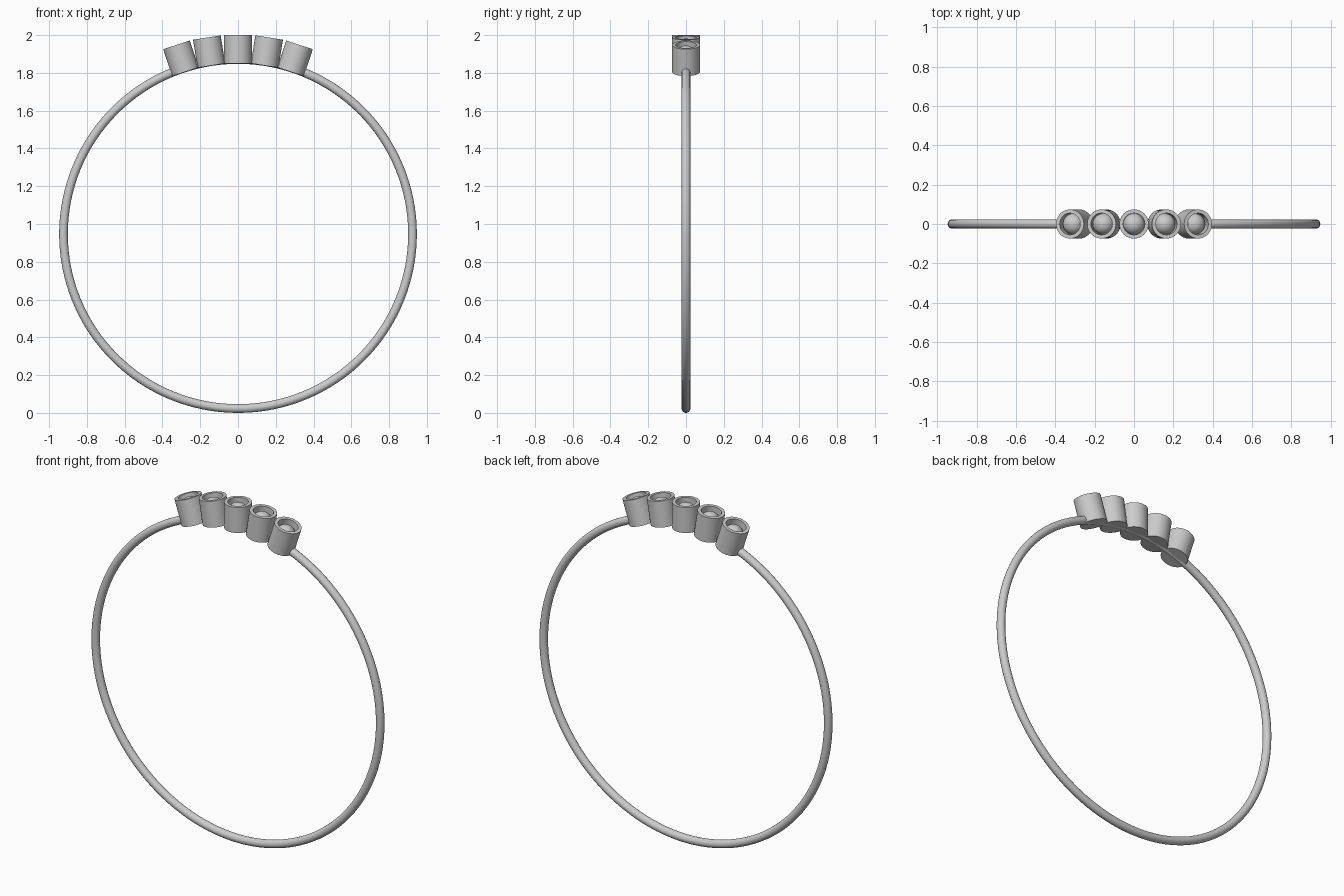
import bpy, bmesh, math
from mathutils import Matrix, Vector

if "Cube" in bpy.data.objects:
    bpy.data.objects.remove(bpy.data.objects["Cube"])

R, TUBE = 0.924, 0.023
CENTRE = R + TUBE
INNER, OUTER = CENTRE - 0.044, 2.0 - CENTRE   # radial extent of a setting
SEG = 48


def lathe(name, profile, matrix, angle=30):
    # Spin a (radius, height) profile around local z
    bm = bmesh.new()
    verts = [bm.verts.new((r, 0, h)) for r, h in profile]
    edges = [bm.edges.new(p) for p in zip(verts, verts[1:])]
    bmesh.ops.spin(bm, geom=verts + edges, cent=(0, 0, 0), axis=(0, 0, 1),
                   angle=math.tau, steps=SEG)
    bmesh.ops.remove_doubles(bm, verts=bm.verts, dist=1e-5)
    bmesh.ops.recalc_face_normals(bm, faces=bm.faces)
    mesh = bpy.data.meshes.new(name)
    bm.to_mesh(mesh)
    bm.free()
    obj = bpy.data.objects.new(name, mesh)
    bpy.context.collection.objects.link(obj)
    obj.matrix_world = matrix
    smooth(obj, angle)
    return obj


def smooth(obj, angle):
    bpy.ops.object.select_all(action='DESELECT')
    obj.select_set(True)
    bpy.context.view_layer.objects.active = obj
    bpy.ops.object.shade_smooth_by_angle(angle=math.radians(angle))


# Thin round band
bpy.ops.mesh.primitive_torus_add(major_radius=R, minor_radius=TUBE,
                                 major_segments=128, minor_segments=24,
                                 location=(0, 0, CENTRE),
                                 rotation=(math.pi / 2, 0, 0))
band = bpy.context.object
band.name = "band"
smooth(band, 60)

# Bezel cup: flat base, straight wall, flat rim, recessed seat
cup = [(0, INNER), (0.074, INNER), (0.074, OUTER), (0.055, OUTER),
       (0.055, OUTER - 0.06), (0, OUTER - 0.06)]

# Round stone: sphere sunk just below the rim
gem_r = 0.054
gem = [(gem_r * math.sin(math.pi * i / 20),
        OUTER - 0.06 + gem_r * math.cos(math.pi * i / 20)) for i in range(21)]

# Five settings fanned along the top of the band
for i in range(-2, 3):
    m = (Matrix.Translation(Vector((0, 0, CENTRE)))
         @ Matrix.Rotation(math.radians(9 * i), 4, 'Y'))
    lathe(f"bezel_{i + 3}", cup, m)
    lathe(f"stone_{i + 3}", gem, m, 60)
